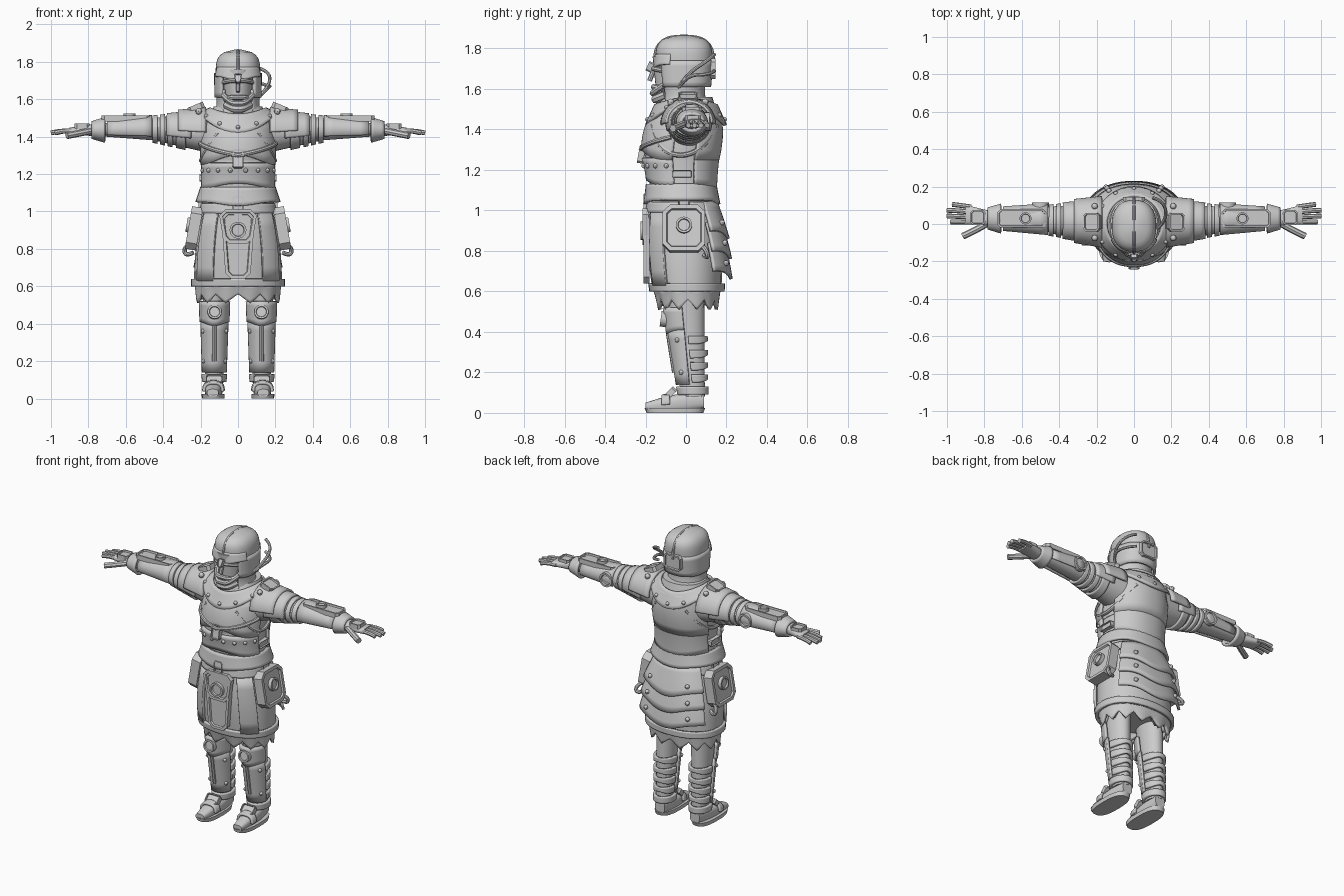
import bpy, bmesh
from math import sin, cos, pi, radians, copysign
from mathutils import Matrix

if "Cube" in bpy.data.objects:
    bpy.data.objects.remove(bpy.data.objects["Cube"])

grey = bpy.data.materials.new("plain_grey")
grey.use_nodes = True
grey.diffuse_color = (.6, .6, .6, 1)
grey.node_tree.nodes["Principled BSDF"].inputs["Base Color"].default_value = grey.diffuse_color
parts = []
UPPER, FRONT, REAR, OPEN_FACE = (0, 180), (190, 350), (20, 160), (-50, 230)


def finish(name, bm, thickness=0):
    mesh = bpy.data.meshes.new(name)
    bm.to_mesh(mesh)
    bm.free()
    mesh.materials.append(grey)
    ob = bpy.data.objects.new(name, mesh)
    bpy.context.collection.objects.link(ob)
    if thickness:
        mod = ob.modifiers.new("thickness", "SOLIDIFY")
        mod.thickness, mod.offset = thickness, 0
    parts.append(ob)


def blend(ends, f):
    return ends[0] + (ends[1] - ends[0]) * f


def form(axis, start, end, across, along, wide, deep, swell=0, box=1, dome=False):
    """Body volume: centre and radii change from start to end, with a swell between."""
    def point(t, angle, grow):
        f = (t - start) / (end - start)
        bulge = swell * sin(pi * max(0, min(1, f)))
        cap = (1 - f ** 8) ** .5 if dome else 1
        c, s = cos(radians(angle)), sin(radians(angle))
        p = blend(across, f) + ((blend(wide, f) + bulge) * cap + grow) * copysign(abs(c) ** box, c)
        q = blend(along, f) + ((blend(deep, f) + bulge) * cap + grow) * copysign(abs(s) ** box, s)
        return {"x": (t, p, q), "y": (p, t, q), "z": (p, q, t)}[axis]
    point.limits = start, end
    return point


def wrap(name, body, low, high, grow=.01, flare=0, arc=None, edge=None, solid=False, side=1, steps=5, n=36):
    """Layer over a form: a ring, or an arc of one, or a capped solid."""
    bm = bmesh.new()
    first, last = arc or (0, 360)
    rows = []
    for k in range(steps + 1):
        f = k / steps
        row = []
        for i in range(n + bool(arc)):
            angle = blend((first, last), i / n)
            x, y, z = body(blend((low, high), f), angle, grow + flare * (1 - f))
            row.append(bm.verts.new((x * side, y, z + (edge(angle, f) if edge else 0))))
        rows.append(row)
    for lower, upper in zip(rows, rows[1:]):
        for i in range(n):
            j = (i + 1) % len(lower)
            bm.faces.new((lower[i], lower[j], upper[j], upper[i]))
    if solid:
        bm.faces.new(rows[0])
        bm.faces.new(rows[-1])
        bmesh.ops.recalc_face_normals(bm, faces=bm.faces)
    finish(name, bm, 0 if solid else .016)


def fill(name, body, side=1, n=28):
    wrap(name, body, *body.limits, grow=0, solid=True, side=side, steps=8, n=n)


def pointed(amount, power=4):
    """Chevron along the lower edge, centred on the front or back."""
    return lambda angle, f: amount * (1 - f) * abs(sin(radians(angle))) ** power


def prism(name, outline, at, yaw, tilt, depth, rim, side):
    """Outline facing the front with a raised rim, turned and moved into place."""
    bm = bmesh.new()
    front = [bm.verts.new((u, 0, v)) for u, v in outline]
    back = [bm.verts.new((u, depth, v)) for u, v in outline]
    face = bm.faces.new(front)
    bm.faces.new(back)
    for i in range(len(front)):
        bm.faces.new((front[i - 1], front[i], back[i], back[i - 1]))
    bmesh.ops.recalc_face_normals(bm, faces=bm.faces)
    bmesh.ops.inset_region(bm, faces=[face], thickness=rim)
    bmesh.ops.inset_region(bm, faces=[face], thickness=rim / 4, depth=-.01)
    turn = Matrix.Rotation(radians(yaw), 4, "Z") @ Matrix.Rotation(radians(tilt), 4, "X")
    bm.transform(Matrix.Diagonal((side, 1, 1, 1)) @ Matrix.Translation(at) @ turn)
    bmesh.ops.recalc_face_normals(bm, faces=bm.faces)
    finish(name, bm)


def plate(name, w, h, at, yaw=0, tilt=0, depth=.03, taper=1, side=1):
    """Rectangle of half size w, h with cut corners and a tapered lower end."""
    cut, foot = min(w, h) / 3, w * taper
    half = [(foot - cut, -h), (foot, cut - h), (w, h - cut), (w - cut, h)]
    outline = half + [(-u, v) for u, v in reversed(half)]
    prism(name, outline, at, yaw, tilt, depth, min(w, h) / 5, side)


def disc(name, r, at, yaw=0, tilt=0, depth=.03, side=1):
    outline = [(r * cos(pi * i / 10), r * sin(pi * i / 10)) for i in range(20)]
    prism(name, outline, at, yaw, tilt, depth, r / 4, side)


def studs(name, points, r=.012):
    bm = bmesh.new()
    for p in points:
        bmesh.ops.create_uvsphere(bm, u_segments=8, v_segments=6, radius=r, matrix=Matrix.Translation(p))
    finish(name, bm)


def tube(name, points, r=.012, side=1):
    curve = bpy.data.curves.new(name, "CURVE")
    curve.dimensions, curve.bevel_depth, curve.bevel_resolution, curve.use_fill_caps = "3D", r, 2, True
    spline = curve.splines.new("NURBS")
    spline.points.add(len(points) - 1)
    for point, (x, y, z) in zip(spline.points, points):
        point.co = (x * side, y, z, 1)
    spline.use_endpoint_u, spline.order_u, spline.resolution_u = True, 3, 6
    path = bpy.data.objects.new(name + "_path", curve)
    bpy.context.collection.objects.link(path)
    bm = bmesh.new()
    bm.from_mesh(bpy.data.meshes.new_from_object(path.evaluated_get(bpy.context.evaluated_depsgraph_get())))
    bpy.data.objects.remove(path)
    finish(name, bm)


def bow(name, w, y, z, back, lift, r=.012):
    """Tube curving symmetrically around the front."""
    tube(name, [(-w, y + back, z + lift), (-w / 2, y, z), (0, y, z), (w / 2, y, z), (w, y + back, z + lift)], r)


# Body volumes that the armour follows
head = form("z", 1.46, 1.76, (0, 0), (-.035, -.05), (.06, .09), (.1, .115))
helmet = form("z", 1.6, 1.866, (0, 0), (-.01, -.01), (.118, .122), (.125, .15), box=.85, dome=True)
hood = form("z", 1.47, 1.65, (0, 0), (-.01, -.025), (.14, .115), (.135, .115), swell=-.02)
collar = form("z", 1.42, 1.52, (0, 0), (0, 0), (.195, .135), (.185, .14))
chest = form("z", 1.25, 1.56, (0, 0), (-.03, .01), (.185, .13), (.175, .12), swell=.025, box=.9)
abdomen = form("z", 1.03, 1.3, (0, 0), (-.02, -.03), (.195, .185), (.155, .18), swell=-.008, box=.9)
skirt = form("z", .6, 1.06, (0, 0), (.005, -.02), (.235, .17), (.17, .15), swell=.02, box=.9)
leg = form("z", .08, .63, (.127, .125), (.035, -.01), (.048, .066), (.058, .1))
boot = form("y", -.2, .09, (.135, .125), (.03, .06), (.03, .035), (.02, .04), swell=.03 / 2, box=.75)
sole = form("z", 0, .025, (.133, .133), (-.055, -.055), (.06, .062), (.14, .15), box=.75)
upper_arm = form("x", .12, .45, (.01, .02), (1.42, 1.44), (.115, .07), (.115, .06))
forearm = form("x", .42, .8, (.025, .03), (1.44, 1.435), (.07, .04), (.062, .028))
palm = form("x", .77, .9, (.03, .05), (1.435, 1.43), (.04, .052), (.032, .018), box=.8)

# Head: face, helmet, hood and hose
fill("head", head)
wrap("helmet_dome", helmet, 1.73, 1.865, grow=0, solid=True, steps=10)
wrap("helmet_sides", helmet, 1.61, 1.74, grow=0, arc=OPEN_FACE)
wrap("hood", hood, *hood.limits, grow=0, arc=OPEN_FACE)
wrap("chin_wrap", hood, 1.48, 1.55, grow=0, arc=FRONT)
wrap("helmet_brow", helmet, 1.72, 1.77, grow=-.004, flare=.012, arc=(205, 335), edge=pointed(-.02, 8))
plate("visor_tip", .02, .025, (0, -.19, 1.715), tilt=-25, taper=.7)
tube("helmet_ridge", [(0, copysign(.146 * abs(cos(a)) ** .7, cos(a)) - .01, 1.72 + .14 * abs(sin(a)) ** .7)
                      for a in (pi * i / 12 for i in range(13))], .009)
tube("nose", [(0, -.155, 1.7), (0, -.17, 1.67), (0, -.18, 1.64)])
bow("brow", .08, -.16, 1.7, .05, -.01)
bow("mouth_guard", .085, -.165, 1.58, .07, .05, .015)
bow("upper_lip", .07, -.16, 1.61, .05, -.01, .014)
bow("chin", .06, -.15, 1.55, .05, .02, .022)
for drop in (0, .08):
    tube("helmet_hose", [(.1, .14, 1.77 - drop), (.17, .12, 1.75 - drop), (.17, 0, 1.67), (.1, -.04, 1.6)], .009)
plate("rear_helmet_bracket", .06, .05, (0, .145, 1.7), yaw=180)

# Torso, cuirass layers and collar
fill("chest", chest)
fill("abdomen", abdomen)
wrap("waist_flare", abdomen, 1.05, 1.13, flare=.018, edge=pointed(-.02, 8))
wrap("belly_plate", abdomen, 1.12, 1.26, arc=FRONT, edge=pointed(.03))
wrap("chest_plate", chest, 1.25, 1.48, arc=FRONT, edge=pointed(.05))
wrap("back_plate", chest, 1.25, 1.5, grow=.012, arc=REAR)
wrap("lower_back_plate", abdomen, 1.13, 1.28, grow=.012, arc=REAR, edge=pointed(-.03))
wrap("collar", collar, *collar.limits, edge=lambda a, f: .1 * (1 - f * .7) * cos(radians(a)) ** 2)
studs("collar_studs", [(x, y, z + .08 * cos(radians(a)) ** 2)
                       for a in range(0, 360, 30) for x, y, z in [collar(1.45, a, .018)]])
studs("belly_studs", [abdomen(1.22, a, .018) for a in range(200, 341, 20)])
plate("chest_buckle", .03, .045, (0, -.235, 1.28), tilt=-10)
for s in (1, -1):
    tube("chest_strap", [chest(1.3 + i / 80, 270 + 15 * i, .02) for i in range(6)], side=s)
    tube("armhole_rim", [chest(1.42 - .15 * sin(pi * i / 8), 15 * i - 60, .012) for i in range(9)], side=s)
    plate("side_buckle", .05, .02, (.205, -.02, 1.18), yaw=90, side=s)

# Skirt, fringe, tabard and rear lames
fill("skirt", skirt)
wrap("skirt_hem", skirt, .6, .64, grow=.008)
for low in (.51, .53):
    wrap("torn_fringe", skirt, low, .61, grow=.5 - low, flare=-.02, n=72,
         edge=lambda a, f: .1 * (1 - f) * abs(a / 30 % 1 - .5))
wrap("belt", skirt, .99, 1.04, grow=.015)
plate("front_tabard", .09, .18, (0, -.21, .82), taper=.75)
plate("tabard_top", .1, .09, (0, -.215, .92), taper=.8)
disc("tabard_medallion", .045, (0, -.225, .9))
plate("tabard_loop", .03, .05, (0, -.21, 1.03))
for z in (.7, .8, .9):
    wrap("rear_lame", skirt, z, z + .14, grow=.015, flare=.03, arc=(35, 145), edge=pointed(-.04, 12))
    studs("rear_lame_studs", [skirt(z + .04, a, .048) for a in (60, 120)], .014)

for s in (1, -1):
    # Hip plates
    plate("hip_plate", .105, .115, (.265, -.01, .915), yaw=90, tilt=-10, depth=.06, side=s)
    disc("hip_medallion", .04, (.275, -.01, .93), yaw=90, tilt=-10, side=s)
    plate("hip_tab", .03, .04, (.21, -.01, 1.03), yaw=90, side=s)
    tube("hip_buckle", [(.25, .07, .83), (.29, .1, .81), (.28, .11, .76), (.24, .09, .78)], side=s)
    wrap("skirt_panel", skirt, .63, .99, arc=(300, 330), side=s)

    # Legs, greaves and knees
    fill("leg", leg, s)
    wrap("greave", leg, .14, .42, arc=FRONT, side=s)
    wrap("knee_cop", leg, .41, .52, grow=.015, arc=FRONT, edge=pointed(-.02), side=s)
    disc("knee_disc", .038, (.125, -.125, .465), tilt=-8, side=s)
    tube("shin_ridge", [leg(z / 10, 270, .015) for z in (2, 3, 4)], side=s)
    studs("greave_studs", [(x * s, y, z) for h in (.2, .36) for a in (215, 325) for x, y, z in [leg(h, a, .018)]])
    for z in (.15, .21, .27, .34):
        wrap("calf_strap", leg, z, z + .04, grow=.008, arc=UPPER, edge=pointed(.015), side=s)

    # Boots
    fill("boot", boot, s)
    fill("sole", sole, s)
    wrap("toe_strap", boot, -.12, -.08, grow=.006, arc=UPPER, side=s)
    wrap("ankle_cuff", leg, .09, .13, grow=.01, side=s)
    plate("ankle_flap", .045, .03, (.127, -.085, .11), tilt=-45, side=s)

    # Shoulders and arms
    fill("upper_arm", upper_arm, s)
    fill("forearm", forearm, s)
    wrap("pauldron", upper_arm, .17, .32, grow=.022, arc=UPPER, side=s)
    wrap("lower_pauldron", upper_arm, .25, .38, arc=(-20, 200), side=s)
    wrap("sleeve_hem", upper_arm, .28, .33, grow=.005, arc=FRONT, side=s)
    for x in (.35, .39, .43):
        wrap("arm_band", upper_arm, x, x + .025, grow=.006, side=s)
    plate("shoulder_pad", .05, .045, (.23, .01, 1.57), yaw=90, tilt=-68, side=s)
    studs("pauldron_studs", [(s * .21, y, 1.535) for y in (-.075, .095)], .017)

    # Bracers and gauntlets
    wrap("forearm_guard", forearm, .46, .7, arc=(-30, 210), side=s)
    plate("bracer", .13, .05, (.6, .03, 1.512), tilt=-90, side=s)
    disc("bracer_disc", .032, (.58, .03, 1.523), tilt=-90, side=s)
    disc("elbow_cop", .045, (.5, .115, 1.44), yaw=180, side=s)
    wrap("gauntlet_cuff", forearm, .71, .78, flare=.015, side=s)
    fill("palm", palm, s)
    plate("hand_plate", .04, .04, (.835, .035, 1.47), tilt=-90, side=s)
    for i, tip in enumerate((.98, 1, 1, .97)):
        y = .01 + i * .027
        tube("finger", [(.87, y, 1.43), (.93, y * 1.1, 1.435), (tip, y * 1.15, 1.42)], .013, s)
    tube("thumb", [(.79, 0, 1.43), (.84, -.03, 1.42), (.915, -.065, 1.405)], .018, s)

# Soft shading with crisp armour edges
bpy.ops.object.select_all(action="DESELECT")
for ob in parts:
    ob.select_set(True)
bpy.context.view_layer.objects.active = parts[0]
bpy.ops.object.shade_smooth_by_angle(angle=radians(35))
